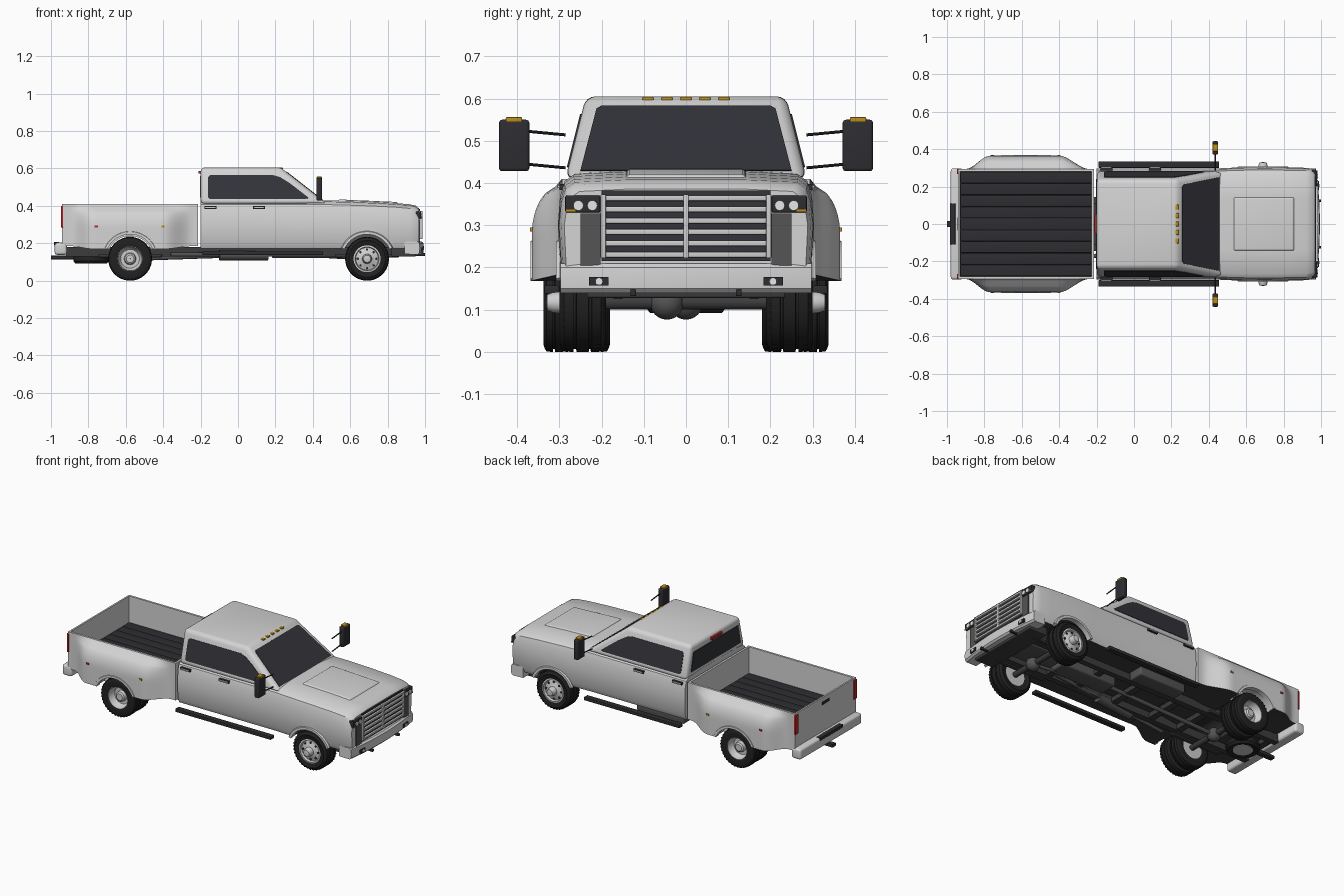
import bpy, bmesh, math
from math import sin, cos, pi, radians
from mathutils import Vector, Matrix

if "Cube" in bpy.data.objects:
    bpy.data.objects.remove(bpy.data.objects["Cube"])


def material(name, *rgb):
    m = bpy.data.materials.new(name)
    m.use_nodes = True
    m.diffuse_color = (*rgb, 1)
    m.node_tree.nodes["Principled BSDF"].inputs["Base Color"].default_value = (*rgb, 1)
    return m


PAINT = material("white paint", .66, .66, .66)
GLASS = material("dark glass", .033, .034, .041)
TRIM = material("black trim", .027, .027, .032)
UNDER = material("underbody black", .045, .045, .048)
TYRE = material("tyre rubber", .015, .015, .015)
METAL = material("bright metal", .62, .62, .62)
GREY = material("grey panel", .09, .09, .09)
AMBER = material("amber lens", .5, .27, .01)
RED = material("red lens", .52, .018, .018)
LAMP = material("lamp white", .8, .8, .8)


def finish(name, bm, mat, angle=35):
    bmesh.ops.recalc_face_normals(bm, faces=bm.faces)
    me = bpy.data.meshes.new(name)
    bm.to_mesh(me)
    bm.free()
    me.materials.append(mat)
    ob = bpy.data.objects.new(name, me)
    bpy.context.collection.objects.link(ob)
    smooth(ob, angle)
    return ob


def smooth(ob, angle=35):
    bpy.ops.object.select_all(action='DESELECT')
    ob.select_set(True)
    bpy.context.view_layer.objects.active = ob
    bpy.ops.object.shade_smooth_by_angle(angle=radians(angle))


def box(name, x, y, z, mat, bevel=0.0, warp=None):
    bm = bmesh.new()
    bmesh.ops.create_cube(bm, size=1)
    for v in bm.verts:
        v.co = [r[0] if c < 0 else r[1] for r, c in zip((x, y, z), v.co)]
        if warp:
            v.co = warp(v.co)
    if bevel:
        bmesh.ops.bevel(bm, geom=bm.edges[:], offset=bevel, segments=4, affect='EDGES', profile=.5)
    return finish(name, bm, mat)


def rod(name, p, q, r, mat, n=20):
    p, q = Vector(p), Vector(q)
    bm = bmesh.new()
    turn = (q - p).to_track_quat('Z', 'Y').to_matrix().to_4x4()
    bmesh.ops.create_cone(bm, cap_ends=True, segments=n, radius1=r, radius2=r,
                          depth=(q - p).length, matrix=Matrix.Translation((p + q) / 2) @ turn)
    return finish(name, bm, mat)


def plate(name, pts, normal, mat, t=.003):
    bm = bmesh.new()
    n = Vector(normal).normalized() * t
    f = bm.faces.new([bm.verts.new(Vector(p) - n) for p in pts])
    ext = bmesh.ops.extrude_face_region(bm, geom=[f], use_keep_orig=True)
    bmesh.ops.translate(bm, vec=2 * n, verts=[v for v in ext["geom"] if isinstance(v, bmesh.types.BMVert)])
    return finish(name, bm, mat)


def lathe(name, prof, centre, mat, n=48, arc=None, side=1, upright=True, lugs=()):
    """Revolve (radius, offset) points about y, or about z when not upright."""
    bm = bmesh.new()
    a0, a1 = arc or (0, 2 * pi)
    rings = []
    for j in range(n + (1 if arc else 0)):
        a = a0 + (a1 - a0) * j / n
        ring = []
        for i, (r, o) in enumerate(prof):
            if i in lugs and j % 2:
                r *= .955
            d = (r * cos(a), o * side, r * sin(a)) if upright else (r * cos(a), r * sin(a), o)
            ring.append(bm.verts.new(Vector(centre) + Vector(d)))
        rings.append(ring)
    for j in range(n):
        a, b = rings[j], rings[(j + 1) % len(rings)]
        for i in range(len(prof) if arc else len(prof) - 1):
            k = (i + 1) % len(prof)
            bm.faces.new((a[i], a[k], b[k], b[i]))
    if arc:
        bm.faces.new(rings[0])
        bm.faces.new(rings[-1])
    return finish(name, bm, mat)


def loft(name, sections, mat):
    bm = bmesh.new()
    rings = [[bm.verts.new(p) for p in s] for s in sections]
    for a, b in zip(rings, rings[1:]):
        for i in range(len(a)):
            k = (i + 1) % len(a)
            bm.faces.new((a[i], a[k], b[k], b[i]))
    bm.faces.new(rings[0])
    bm.faces.new(rings[-1])
    return finish(name, bm, mat)


def carve(ob, cutters, second, dark_rule):
    for c in cutters:
        c.hide_render = True
        m = ob.modifiers.new("cut", 'BOOLEAN')
        m.operation, m.solver, m.object = 'DIFFERENCE', 'EXACT', c
    graph = bpy.context.evaluated_depsgraph_get()
    me = bpy.data.meshes.new_from_object(ob.evaluated_get(graph))
    ob.modifiers.clear()
    ob.data = me
    me.materials.clear()
    me.materials.append(PAINT)
    me.materials.append(second)
    for c in cutters:
        bpy.data.objects.remove(c)
    for p in me.polygons:
        p.material_index = 1 if dark_rule(p.center, p.normal) else 0
    smooth(ob)


FX, RX, AXLE = .69, -.577, .117
SIDES = (("left", 1), ("right", -1))


def wells(x, r_in, r_out):
    # The inner well runs right across; the arch openings are wider
    return [rod("well_cutter", (x, a, AXLE), (x, b, AXLE), r, TRIM, 48)
            for a, b, r in ((-.29, .29, r_in), (.284, .45, r_out), (-.45, -.284, r_out))]


def in_well(c, n, x):
    return math.hypot(c.x - x, c.z - AXLE) < .145 and abs(c.y) < .27 and abs(n.y) < .5


# Lower body and hood
def body_section(x, top, k):
    half = [(.283, .172), (.297, .2), (.302, .3), (.297, top - .05), (.287, top - .018), (.265, top - .002), (.14, top + .004)]
    return [(x, y * k, z) for y, z in half] + [(x, -y * k, z) for y, z in reversed(half)]


stations = ((-.2, .425, .985), (.1, .425, .985), (.45, .425, .985), (.55, .423, 1), (.7, .418, 1.005),
            (.84, .411, 1), (.92, .404, .995), (.95, .397, .98), (.968, .382, .955))
body = loft("lower_body", [body_section(*s) for s in stations], PAINT)
carve(body, wells(FX, .132, .137), UNDER, lambda c, n: n.z < -.7 and c.z < .2 or in_well(c, n, FX))
box("hood_bulge", (.52, .87), (-.155, .155), (.40, .4345), PAINT, .008,
    lambda v: Vector((.695 + (v.x - .695) * (.9 if v.z > .42 else 1), v.y * (.9 if v.z > .42 else 1),
                      v.z - (.014 if v.x > .7 else 0))))


# Pickup bed with flared sides
def ease(t):
    t = min(max(t, 0), 1)
    return t * t * (3 - 2 * t)


def bed_section(x):
    fx = ease((x + .9) / .13) * ease((-.24 - x) / .16)
    low = .185 - .016 * fx
    half = []
    for i in range(15):
        z = low + (.41 - low) * i / 14
        u = max(0, (z - .28) / .115)
        half.append((.294 + .071 * fx * math.sqrt(max(0, 1 - u * u)), z))
    return [(x, y, z) for y, z in half] + [(x, -y, z) for y, z in reversed(half)]


bed = loft("cargo_bed", [bed_section(-.94 + .725 * i / 36) for i in range(37)], PAINT)
hollow = box("bed_cutter", (-.93, -.228), (-.281, .281), (.245, .6), TRIM)
carve(bed, [hollow] + wells(RX, .122, .137), UNDER,
      lambda c, n: n.z < -.8 and c.z < .2 or n.z > .9 and c.z < .26 or in_well(c, n, RX))
for i in range(9):
    y = -.248 + .062 * i
    box("bed_floor_ridge", (-.929, -.229), (y - .0305, y + .0305), (.236, .253), TRIM, .005)

# Cab greenhouse
Z0, Z1 = .41, .605


def side_y(z):
    return .286 - (z - Z0) * .25


def shield_x(z):
    return .478 - (z - Z0) * 1.28


box("cab", (-.2, 1), (-1, 1), (Z0, Z1), PAINT, .022,
    lambda v: Vector((shield_x(v.z) if v.x > 0 else -.2, math.copysign(side_y(v.z), v.y), v.z)))
window = [(-.16, .445), (-.152, .437), (.365, .437), (.378, .443), (.275, .522), (.225, .553), (.19, .563), (-.15, .563), (-.16, .553)]
for tag, s in SIDES:
    plate("side_window_" + tag, [(x, s * side_y(z), z) for x, z in window], (0, s, .25), GLASS)
plate("windshield", [(shield_x(z), y, z) for y, z in
      ((-.25, .429), (.25, .429), (.212, .575), (.2, .582), (-.2, .582), (-.212, .575))], (1, 0, .78), GLASS)
plate("rear_window", [(-.2, y, z) for y, z in ((-.24, .445), (.24, .445), (.215, .56), (-.215, .56))], (-1, 0, 0), GLASS)
box("high_brake_light", (-.211, -.19), (-.05, .05), (.572, .587), RED)
for i in range(-2, 3):
    box("roof_marker", (.216, .24), (i * .045 - .013, i * .045 + .013), (.59, .604), AMBER, .003)

# Grille and front lamps
box("grille_back", (.95, .973), (-.2, .2), (.215, .382), GLASS)
for i in range(6):
    z = .2305 + .0268 * i
    box("grille_bar", (.965, .984), (-.2, .2), (z - .0065, z + .0065), METAL, .003)
for y in (-.196, 0, .196):
    box("grille_upright", (.965, .986), (y - .006, y + .006), (.222, .373), METAL, .002)
for tag, s in SIDES:
    def span(a, b):
        return tuple(sorted((s * a, s * b)))
    box("grille_side_" + tag, (.95, .974), span(.202, .25), (.205, .328), GREY)
    box("headlamp_housing_" + tag, (.95, .979), span(.203, .286), (.33, .371), TRIM, .004)
    for y in (.222, .255):
        rod("headlamp_" + tag, (.975, s * y, .347), (.983, s * y, .347), .012, LAMP)
    box("turn_signal_" + tag, (.965, .982), span(.262, .285), (.331, .337), AMBER)
    box("fog_lamp_plate_" + tag, (.96, .989), span(.183, .23), (.157, .178), TRIM)
    rod("fog_lamp_" + tag, (.985, s * .206, .167), (.993, s * .206, .167), .009, LAMP)
    box("tow_hook_" + tag, (.93, 1), span(.118, .132), (.132, .148), TRIM, .003)
    # Tail lamps and side markers
    box("tail_lamp_" + tag, (-.947, -.935), span(.268, .297), (.285, .4), RED, .003)
    box("red_marker_" + tag, (-.767, -.749), span(.352, .369), (.285, .295), RED)
    box("amber_marker_" + tag, (-.41, -.392), span(.345, .369), (.285, .295), AMBER)
    # Door handles, running boards, arch lips
    for x in (-.18, .08):
        box("handle_recess_" + tag, (x, x + .065), span(.285, .3), (.384, .398), TRIM)
        box("door_handle_" + tag, (x + .004, x + .061), span(.285, .305), (.388, .395), PAINT, .002)
    box("running_board_" + tag, (-.19, .455), span(.3, .335), (.137, .157), TRIM, .004)
    lip = [(.131, -.02), (.131, .01), (.145, .01), (.15, 0), (.14, -.02)]
    lathe("front_arch_lip_" + tag, lip, (FX, s * .298, AXLE), PAINT, 28, (radians(23), radians(157)), s)
    lathe("rear_arch_lip_" + tag, lip, (RX, s * .358, AXLE), PAINT, 28, (radians(23), radians(157)), s)
    # Towing mirrors
    box("mirror_" + tag, (.419, .45), span(.371, .443), (.428, .55), TRIM, .008)
    box("mirror_marker_" + tag, (.42, .449), span(.388, .427), (.542, .556), AMBER, .003)
    for z in (.436, .514):
        rod("mirror_arm_" + tag, (.435, s * .285, z), (.435, s * .38, z + .009), .0035, TRIM, 10)


# Bumpers and hitch
def bumper_section(y):
    x = .994 - .25 * y * y
    return [(.89, y, .142), (x - .012, y, .14), (x - .002, y, .15), (x, y, .175),
            (x - .002, y, .2), (x - .012, y, .209), (.89, y, .208)]


loft("front_bumper", [bumper_section(.297 * i / 8) for i in range(-8, 9)], PAINT)
box("front_air_dam", (.82, .95), (-.235, .235), (.128, .175), UNDER, .005)
box("rear_bumper", (-.98, -.915), (-.297, .297), (.138, .203), PAINT, .014)
box("rear_step_pad", (-.984, -.955), (-.11, .11), (.187, .206), TRIM, .003)
box("hitch", (-1, -.85), (-.016, .016), (.114, .134), TRIM, .003)
box("tailgate_handle", (-.945, -.935), (-.035, .035), (.367, .383), TRIM, .002)

# Wheels
TREAD = [(.066, .08), (.098, 0), (.108, .04), (.116, .1), (.117, .3), (.11, .31), (.11, .36), (.117, .37),
         (.117, .63), (.11, .64), (.11, .69), (.117, .7), (.116, .9), (.108, .96), (.098, 1), (.066, .92)]


def tyre(name, x, s, y0, y1):
    lathe(name, [(r, y0 + (y1 - y0) * t) for r, t in TREAD], (x, 0, AXLE), TYRE, 72, None, s, True, (2, 3, 12, 13))


for tag, s in SIDES:
    tyre("front_tyre_" + tag, FX, s, .19, .3)
    tyre("rear_outer_tyre_" + tag, RX, s, .263, .338)
    tyre("rear_inner_tyre_" + tag, RX, s, .18, .252)
    lathe("front_rim_" + tag, [(.001, .2), (.07, .2), (.072, .295), (.064, .297), (.06, .283), (.045, .288), (.026, .296),
          (.024, .315), (.019, .329), (.001, .331)], (FX, 0, AXLE), METAL, 40, None, s)
    lathe("rear_rim_" + tag, [(.001, .19), (.07, .19), (.072, .33), (.064, .333), (.058, .302), (.05, .292), (.032, .292),
          (.028, .312), (.02, .318), (.001, .318)], (RX, 0, AXLE), METAL, 40, None, s)
    for i in range(8):
        x, z = FX + .05 * cos(pi * i / 4), AXLE + .05 * sin(pi * i / 4)
        rod("front_rim_hole_" + tag, (x, s * .282, z), (x, s * .29, z), .0065, TRIM, 12)
    # Chassis rails and leaf springs
    box("chassis_rail_" + tag, (-.92, .93), tuple(sorted((s * .11, s * .145))), (.13, .18), UNDER)
    for x in (FX, RX):
        box("leaf_spring_" + tag, (x - .17, x + .17), tuple(sorted((s * .15, s * .172))), (.125, .14), UNDER, .003)

# Running gear underneath
for x, y in ((FX, -.045), (RX, 0)):
    rod("axle_tube", (x, -.27, AXLE), (x, .27, AXLE), .017, UNDER)
    lathe("differential", [(.04 * sin(pi * i / 12) + .0005, .04 * cos(pi * i / 12)) for i in range(13)],
          (x, y, AXLE), GREY, 24)
for x in (-.88, -.42, -.22, .05, .32, .52, .85):
    box("crossmember", (x - .02, x + .02), (-.13, .13), (.135, .165), UNDER)
rod("rear_driveshaft", (RX, 0, AXLE), (.25, 0, .145), .012, GREY)
rod("front_driveshaft", (FX, -.045, AXLE), (.25, -.03, .145), .01, GREY)
box("engine", (.56, .82), (-.09, .09), (.14, .3), GREY, .012)
box("gearbox", (.18, .56), (-.06, .06), (.12, .18), GREY, .012)
box("fuel_tank", (-.16, .16), (.15, .25), (.12, .175), GREY, .01)
rod("exhaust_pipe", (-.36, -.19, .14), (.5, -.08, .14), .011, GREY)
rod("muffler", (-.1, -.157, .135), (.16, -.124, .135), .026, GREY)
lathe("spare_tyre", [(.05, .1), (.085, .092), (.095, .105), (.095, .125), (.085, .14), (.05, .13), (.05, .1)],
      (-.785, 0, 0), TYRE, 48, None, 1, False)
rod("spare_rim", (-.785, 0, .095), (-.785, 0, .125), .056, METAL, 32)
